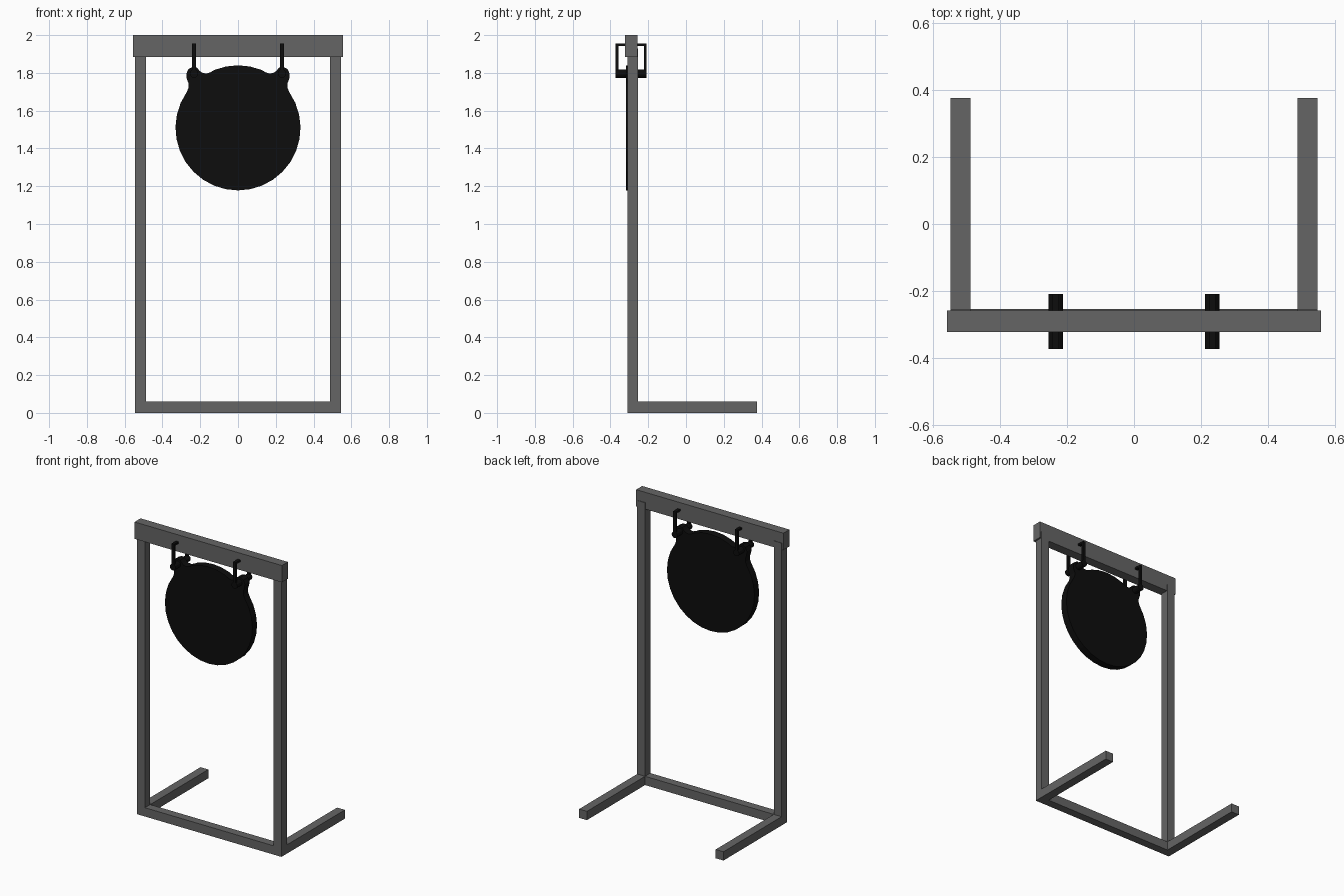
import bpy, bmesh, math

if "Cube" in bpy.data.objects:
    bpy.data.objects.remove(bpy.data.objects["Cube"])


def material(name, rgb):
    m = bpy.data.materials.new(name)
    m.diffuse_color = (*rgb, 1)
    m.use_nodes = True
    m.node_tree.nodes["Principled BSDF"].inputs["Base Color"].default_value = m.diffuse_color
    return m


STEEL = material("dark_grey_steel", (0.13, 0.13, 0.13))
BLACK = material("black_iron", (0.004, 0.004, 0.004))


def finish(name, bm, mat):
    bmesh.ops.recalc_face_normals(bm, faces=bm.faces)
    mesh = bpy.data.meshes.new(name)
    bm.to_mesh(mesh)
    bm.free()
    mesh.materials.append(mat)
    ob = bpy.data.objects.new(name, mesh)
    bpy.context.collection.objects.link(ob)
    return ob


def box(name, x, y, z, mat):
    """Box from (min, max) ranges."""
    bm = bmesh.new()
    bmesh.ops.create_cube(bm, size=1)
    for v in bm.verts:
        v.co = [r[0] if c < 0 else r[1] for c, r in zip(v.co, (x, y, z))]
    return finish(name, bm, mat)


def extrude_outline(name, outline, y0, y1, mat):
    """Prism from an (x, z) outline, running along y."""
    bm = bmesh.new()
    face = bm.faces.new([bm.verts.new((x, y0, z)) for x, z in outline])
    ext = bmesh.ops.extrude_face_region(bm, geom=[face])
    for v in ext["geom"]:
        if isinstance(v, bmesh.types.BMVert):
            v.co.y = y1
    return finish(name, bm, mat)


# Frame: top beam, bottom rail, posts and rear feet
POST_Y = (-0.31, -0.253)
box("top_beam", (-0.557, 0.557), (-0.322, -0.257), (1.885, 2.0), STEEL)
box("bottom_rail", (-0.488, 0.488), POST_Y, (0, 0.06), STEEL)
for side, s in (("left", -1), ("right", 1)):
    xr = tuple(sorted((s * 0.487, s * 0.546)))
    box(f"{side}_post", xr, POST_Y, (0, 1.93), STEEL)
    box(f"{side}_foot", xr, (POST_Y[1], 0.375), (0, 0.06), STEEL)

    # Hanger: rectangular strap loop around the beam, closed by a round pin
    cx = s * 0.233
    sx = (cx - 0.01, cx + 0.01)
    box(f"{side}_hanger_front_strap", sx, (-0.372, -0.358), (1.79, 1.955), BLACK)
    box(f"{side}_hanger_back_strap", sx, (-0.223, -0.209), (1.79, 1.955), BLACK)
    box(f"{side}_hanger_top_strap", sx, (-0.358, -0.223), (1.942, 1.955), BLACK)
    pin = [(cx + 0.022 * math.cos(i * math.tau / 12),
            1.796 + 0.022 * math.sin(i * math.tau / 12)) for i in range(12)]
    extrude_outline(f"{side}_hanger_pin", pin, -0.372, -0.209, BLACK)

# Target plate: disc with two rounded hanging ears, half outline mirrored
R, CZ = 0.331, 1.509


def arc(a0, a1, n):
    return [(R * math.cos(math.radians(a0 + (a1 - a0) * i / n)),
             CZ + R * math.sin(math.radians(a0 + (a1 - a0) * i / n)))
            for i in range(n + 1)]


ear = [(0.262, 1.722), (0.262, 1.745), (0.271, 1.768), (0.274, 1.795),
       (0.262, 1.82), (0.24, 1.832), (0.216, 1.827), (0.203, 1.81),
       (0.186, 1.799), (0.165, 1.797), (0.145, 1.804)]
half = arc(-90, 35, 11) + ear + arc(68, 90, 2)
left_half = [(-x, z) for x, z in reversed(half[1:-1])]
extrude_outline("target_plate", half + left_half, -0.317, -0.267, BLACK)
